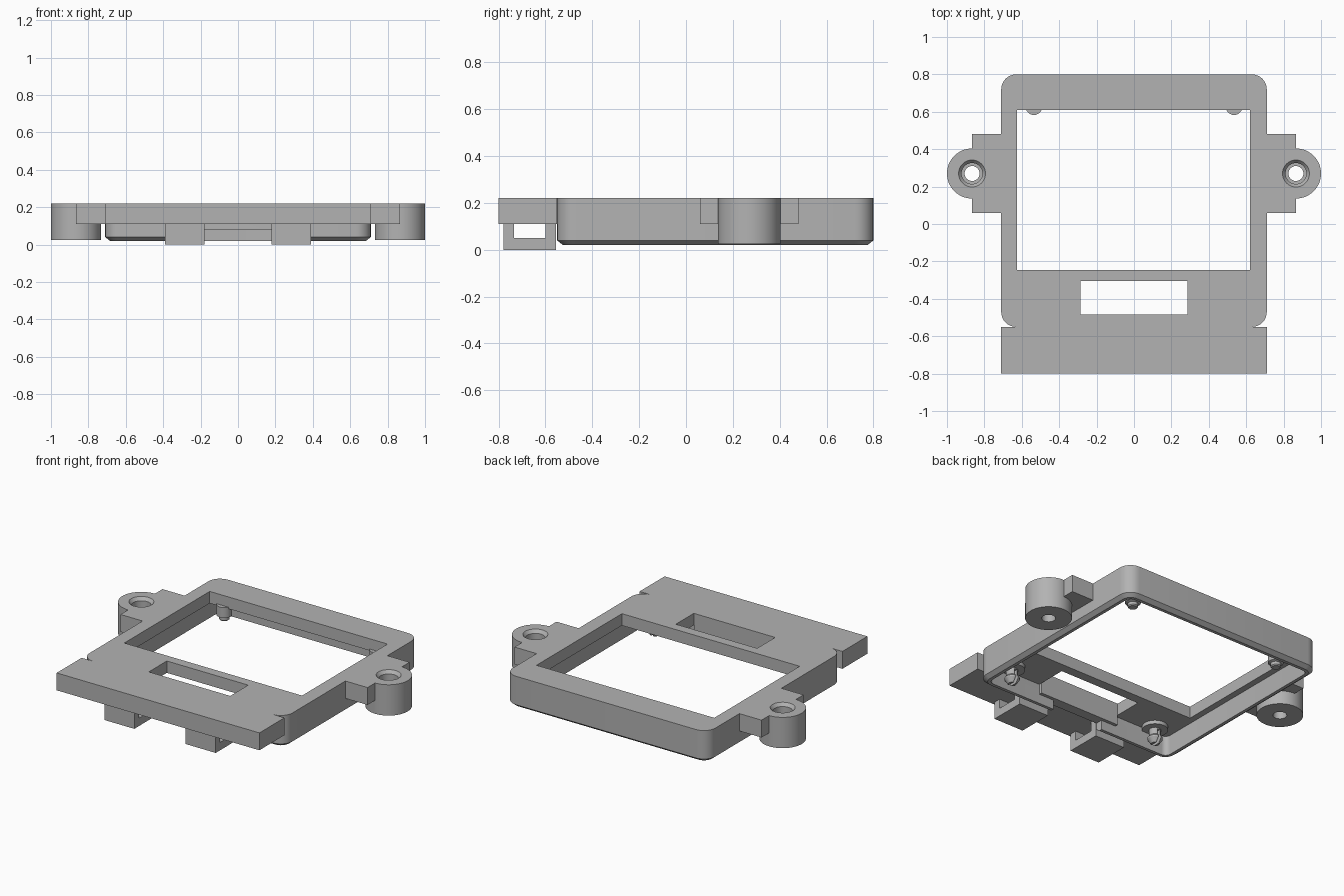
import bpy, bmesh
from math import sin, cos, pi, radians

cube = bpy.data.objects.get("Cube")
if cube:
    bpy.data.objects.remove(cube, do_unlink=True)

grey = bpy.data.materials.new("plastic_grey")
grey.use_nodes = True
colour = (0.45, 0.45, 0.45, 1)
grey.diffuse_color = colour
grey.node_tree.nodes["Principled BSDF"].inputs["Base Color"].default_value = colour

TOP = 0.22       # upper face of everything
SKIN = 0.145     # underside of the frame's top skin
FLANGE = 0.11    # underside of tab and ears


def loft(name, loops):
    """Closed solid from a stack of matching loops, bottom to top."""
    bm = bmesh.new()
    rings = [[bm.verts.new(p) for p in loop] for loop in loops]
    n = len(rings[0])
    bm.faces.new(rings[0][::-1])
    bm.faces.new(rings[-1])
    for a, b in zip(rings, rings[1:]):
        for i in range(n):
            j = (i + 1) % n
            bm.faces.new((a[i], a[j], b[j], b[i]))
    bmesh.ops.recalc_face_normals(bm, faces=bm.faces)
    mesh = bpy.data.meshes.new(name)
    bm.to_mesh(mesh)
    bm.free()
    mesh.materials.append(grey)
    ob = bpy.data.objects.new(name, mesh)
    bpy.context.collection.objects.link(ob)
    return ob


def box(name, x0, x1, y0, y1, z0, z1):
    return loft(name, [[(x0, y0, z), (x1, y0, z), (x1, y1, z), (x0, y1, z)]
                       for z in (z0, z1)])


def turned(name, x, y, profile, n=40):
    """Round part from (radius, z) pairs, bottom to top."""
    return loft(name, [[(x + r * cos(2 * pi * i / n), y + r * sin(2 * pi * i / n), z)
                        for i in range(n)] for r, z in profile])


def rounded(inset, z, hx=0.71, y0=-0.55, y1=0.8, radius=0.08, steps=8):
    """Rounded rectangle outline of the frame, moved inward by inset."""
    r = radius - inset
    pts = []
    corners = [(1, y1 - radius), (-1, y1 - radius), (-1, y0 + radius), (1, y0 + radius)]
    for k, (sx, cy) in enumerate(corners):
        for i in range(steps + 1):
            a = pi / 2 * (k + i / steps)
            pts.append((sx * (hx - radius) + r * cos(a), cy + r * sin(a), z))
    return pts


def cut(targets, cutter):
    """Subtract the cutter from each target, then discard it."""
    for ob in targets:
        mod = ob.modifiers.new("cut", 'BOOLEAN')
        mod.operation = 'DIFFERENCE'
        mod.solver = 'EXACT'
        mod.object = cutter
        bpy.ops.object.select_all(action='DESELECT')
        bpy.context.view_layer.objects.active = ob
        ob.select_set(True)
        bpy.ops.object.modifier_apply(modifier=mod.name)
    bpy.data.objects.remove(cutter, do_unlink=True)


parts = []

# Frame: chamfered shell, hollow underneath, with screen opening and slot
frame = loft("frame", [rounded(0.025, 0.02), rounded(0, 0.04), rounded(0, TOP)])
cut([frame], loft("pocket_cutter", [rounded(0.045, -0.1), rounded(0.045, SKIN)]))
cut([frame], box("opening_cutter", -0.625, 0.62, -0.245, 0.61, 0.1, 0.4))
cut([frame], box("slot_cutter", -0.285, 0.285, -0.485, -0.305, 0.1, 0.4))
cut([frame], box("notch_cutter", -0.18, 0.18, -0.7, -0.45, -0.1, 0.08))
parts.append(frame)

# Thickened lip in front of the slot
parts.append(box("slot_lip", -0.285, 0.285, -0.54, -0.485, 0.08, SKIN + 0.01))

# Front tab
parts.append(box("front_tab", -0.71, 0.71, -0.8, -0.55, FLANGE, TOP))

for side, s in (("left", 1), ("right", -1)):
    # Side ear and screw boss sharing one stepped hole
    xs = sorted((s * 0.70, s * 0.865))
    ear = box(side + "_ear", *xs, 0.06, 0.48, FLANGE, TOP)
    cx, cy = s * 0.866, 0.27
    boss = turned(side + "_screw_boss", cx, cy, [(0.134, 0.025), (0.134, TOP)], 64)
    hole = turned("hole_cutter", cx, cy, [(0.04, -0.1), (0.04, 0.1), (0.056, 0.1001),
                                          (0.056, 0.2), (0.072, TOP), (0.072, 0.4)])
    cut([ear, boss], hole)
    parts += [ear, boss]

    # Strap loop under the tab
    xs = sorted((s * 0.18, s * 0.39))
    loop = box(side + "_strap_loop", *xs, -0.78, -0.555, 0, FLANGE)
    cut([loop], box("strap_cutter", -1, 1, -0.735, -0.6, 0.05, 0.3))
    parts.append(loop)

    # Plain locating peg at the back
    parts.append(turned(side + "_back_peg", s * 0.535, 0.628,
                        [(0.024, 0.06), (0.03, 0.066), (0.03, 0.085),
                         (0.045, 0.09), (0.045, SKIN + 0.01)], 28))

    # Split snap peg with collar at the front
    px, py = s * 0.535, -0.45
    peg = turned(side + "_snap_peg", px, py,
                 [(0.024, 0.03), (0.044, 0.06), (0.044, 0.068),
                  (0.034, 0.08), (0.034, SKIN + 0.01)], 28)
    cut([peg], box("slit_cutter", px - 0.009, px + 0.009, py - 0.1, py + 0.1, -0.1, 0.115))
    collar = turned(side + "_peg_collar", px, py, [(0.075, 0.122), (0.075, SKIN + 0.01)], 28)
    parts += [peg, collar]

# Smooth the round walls, keep the edges crisp
bpy.ops.object.select_all(action='DESELECT')
for ob in parts:
    ob.select_set(True)
bpy.context.view_layer.objects.active = frame
bpy.ops.object.shade_smooth_by_angle(angle=radians(25))
